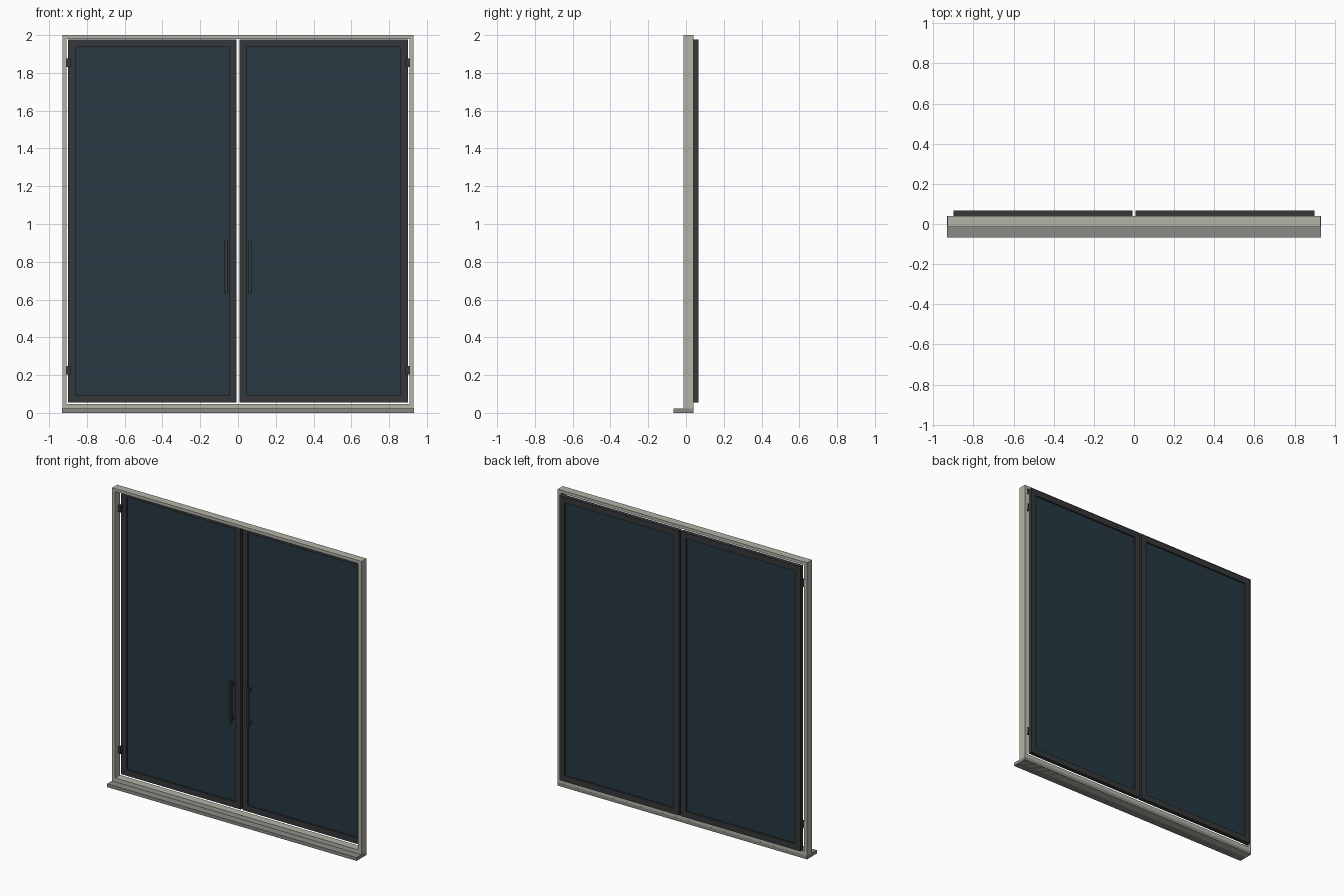
import bpy, bmesh
from mathutils import Matrix

if "Cube" in bpy.data.objects:
    bpy.data.objects.remove(bpy.data.objects["Cube"])


def material(name, rgb):
    m = bpy.data.materials.new(name)
    m.diffuse_color = (*rgb, 1)
    m.use_nodes = True
    m.node_tree.nodes["Principled BSDF"].inputs["Base Color"].default_value = m.diffuse_color
    return m


FRAME = material("pale_frame", (0.45, 0.45, 0.39))
SILL = material("grey_sill", (0.25, 0.26, 0.24))
DARK = material("dark_metal", (0.035, 0.038, 0.04))
GLASS = material("tinted_glass", (0.02, 0.04, 0.055))


def finish(name, bm, mat):
    bmesh.ops.recalc_face_normals(bm, faces=bm.faces)
    me = bpy.data.meshes.new(name)
    bm.to_mesh(me)
    bm.free()
    me.materials.append(mat)
    ob = bpy.data.objects.new(name, me)
    bpy.context.collection.objects.link(ob)
    return ob


def box(name, x, y, z, mat):
    bm = bmesh.new()
    size = [b - a for a, b in (x, y, z)]
    mid = [(a + b) / 2 for a, b in (x, y, z)]
    bmesh.ops.create_cube(bm, size=1, matrix=Matrix.Translation(mid) @ Matrix.Diagonal((*size, 1)))
    return finish(name, bm, mat)


def ring(name, outer, inner, y, mat):
    """Rectangular frame; outer and inner are (x0, x1, z0, z1)."""
    def loop(r, depth):
        x0, x1, z0, z1 = r
        return [bm.verts.new((a, depth, b)) for a, b in ((x0, z0), (x1, z0), (x1, z1), (x0, z1))]
    bm = bmesh.new()
    loops = [loop(outer, y[0]), loop(outer, y[1]), loop(inner, y[1]), loop(inner, y[0])]
    for k in range(4):
        a, b = loops[k], loops[(k + 1) % 4]
        for i in range(4):
            j = (i + 1) % 4
            bm.faces.new((a[i], a[j], b[j], b[i]))
    return finish(name, bm, mat)


# Fixed outer frame and projecting sill
ring("outer_frame", (-0.93, 0.93, 0.0, 2.0), (-0.907, 0.907, 0.048, 1.98), (-0.014, 0.039), FRAME)
box("sill", (-0.931, 0.931), (-0.066, 0.0392), (0, 0.022), SILL)

# Two mirrored door leaves
for side, s in (("left", -1), ("right", 1)):
    def span(a, b):
        return tuple(sorted((s * a, s * b)))

    ring(side + "_leaf_frame", (*span(0.007, 0.899), 0.056, 1.976),
         (*span(0.046, 0.86), 0.096, 1.936), (0.038, 0.066), DARK)
    box(side + "_glass", span(0.045, 0.861), (0.048, 0.056), (0.095, 1.937), GLASS)

    # Pull handle on two standoffs
    box(side + "_handle_bar", span(0.055, 0.072), (0.005, 0.02), (0.633, 0.913), DARK)
    for i, z in enumerate((0.66, 0.886)):
        box(f"{side}_handle_standoff_{i}", span(0.058, 0.069), (0.018, 0.05),
            (z - 0.007, z + 0.007), DARK)

    # Hinges between leaf and jamb
    for i, z in enumerate((0.225, 1.853)):
        box(f"{side}_hinge_{i}", span(0.888, 0.909), (0.017, 0.039), (z - 0.022, z + 0.022), DARK)
